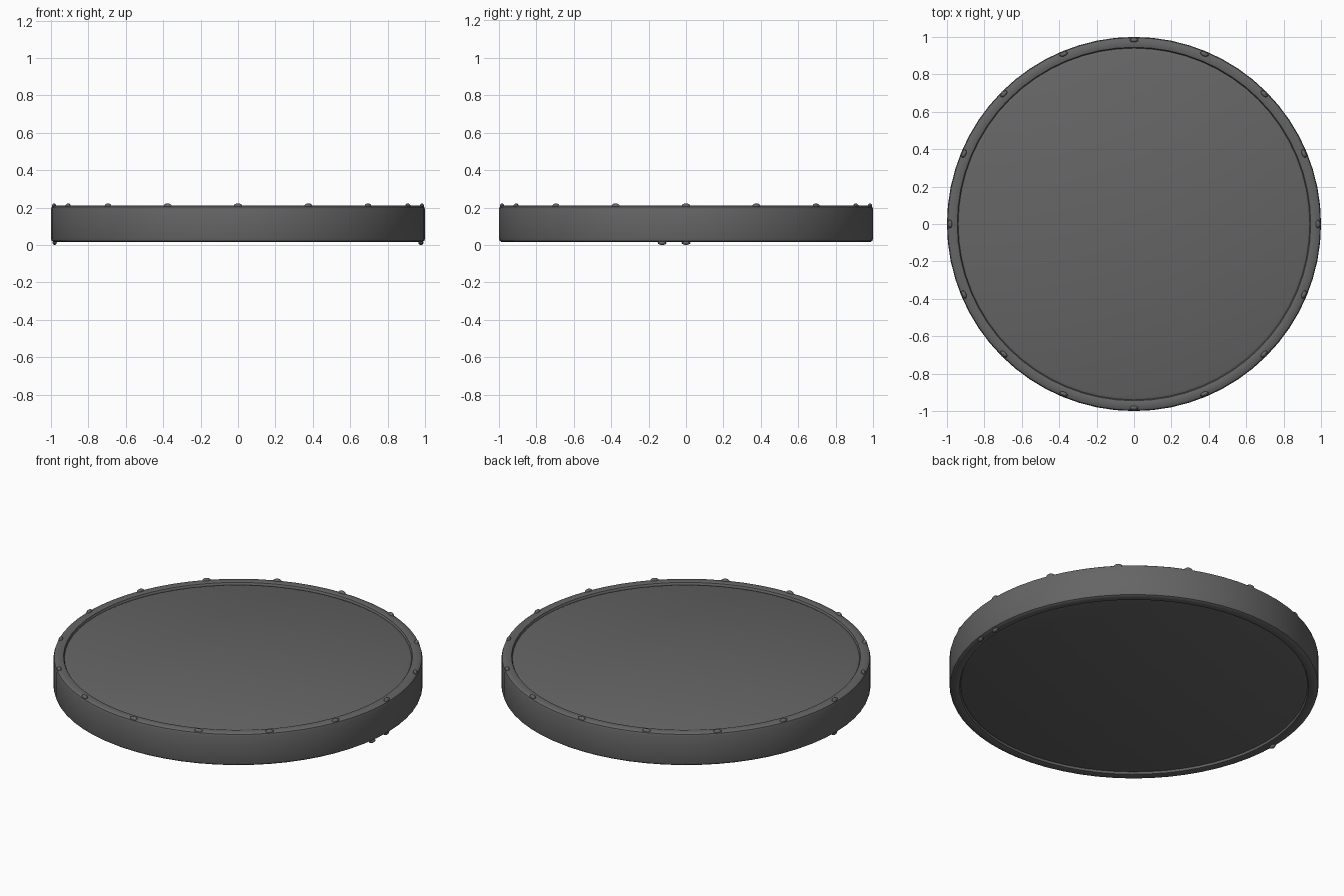
import bpy, bmesh, math

if "Cube" in bpy.data.objects:
    bpy.data.objects.remove(bpy.data.objects["Cube"])

mat = bpy.data.materials.new("dark_grey")
mat.diffuse_color = (0.13, 0.13, 0.13, 1)
mat.use_nodes = True
mat.node_tree.nodes["Principled BSDF"].inputs["Base Color"].default_value = mat.diffuse_color


def finish(bm, name):
    bmesh.ops.remove_doubles(bm, verts=bm.verts, dist=1e-5)
    bmesh.ops.recalc_face_normals(bm, faces=bm.faces)
    me = bpy.data.meshes.new(name)
    bm.to_mesh(me)
    bm.free()
    ob = bpy.data.objects.new(name, me)
    bpy.context.collection.objects.link(ob)
    me.materials.append(mat)
    bpy.context.view_layer.objects.active = ob
    ob.select_set(True)
    bpy.ops.object.shade_smooth_by_angle(angle=math.radians(35))
    ob.select_set(False)
    return ob


def lathe(name, profile, n=64):
    # spin a closed (r, z) profile, with end points on the axis, around z
    bm = bmesh.new()
    vs = [bm.verts.new((r, 0, z)) for r, z in profile]
    es = [bm.edges.new(p) for p in zip(vs, vs[1:])]
    bmesh.ops.spin(bm, geom=vs + es, cent=(0, 0, 0), axis=(0, 0, 1),
                   angle=2 * math.pi, steps=n, use_merge=True)
    return finish(bm, name)


# round body: flat panels top and bottom, thin groove, raised rounded rim
lathe("puck_body", [
    (0, 0.025), (0.925, 0.025), (0.94, 0.03), (0.945, 0.018), (0.955, 0.015),
    (0.985, 0.015), (0.996, 0.022), (1.0, 0.035), (1.0, 0.19), (0.996, 0.203),
    (0.985, 0.21), (0.955, 0.21), (0.945, 0.207), (0.94, 0.194),
    (0.925, 0.2), (0, 0.2)])

# small nubs around the rim
def nubs(name, spots, z, h):
    bm = bmesh.new()
    for a, r in spots:
        g = bmesh.ops.create_uvsphere(bm, u_segments=10, v_segments=6, radius=1)
        for v in g["verts"]:
            x, y = r + v.co.x * 0.012, v.co.y * 0.024
            v.co = (x * math.cos(a) - y * math.sin(a),
                    x * math.sin(a) + y * math.cos(a), z + v.co.z * h)
    return finish(bm, name)


nubs("rim_nubs", [(math.tau * i / 16, 0.983) for i in range(16)], 0.208, 0.014)
nubs("foot_nubs", [(0, 0.98), (math.pi, 0.98), (-0.13, 0.985)], 0.016, 0.011)
# bring the lowest nub onto the ground
bpy.data.objects["foot_nubs"].location.z = -0.005
